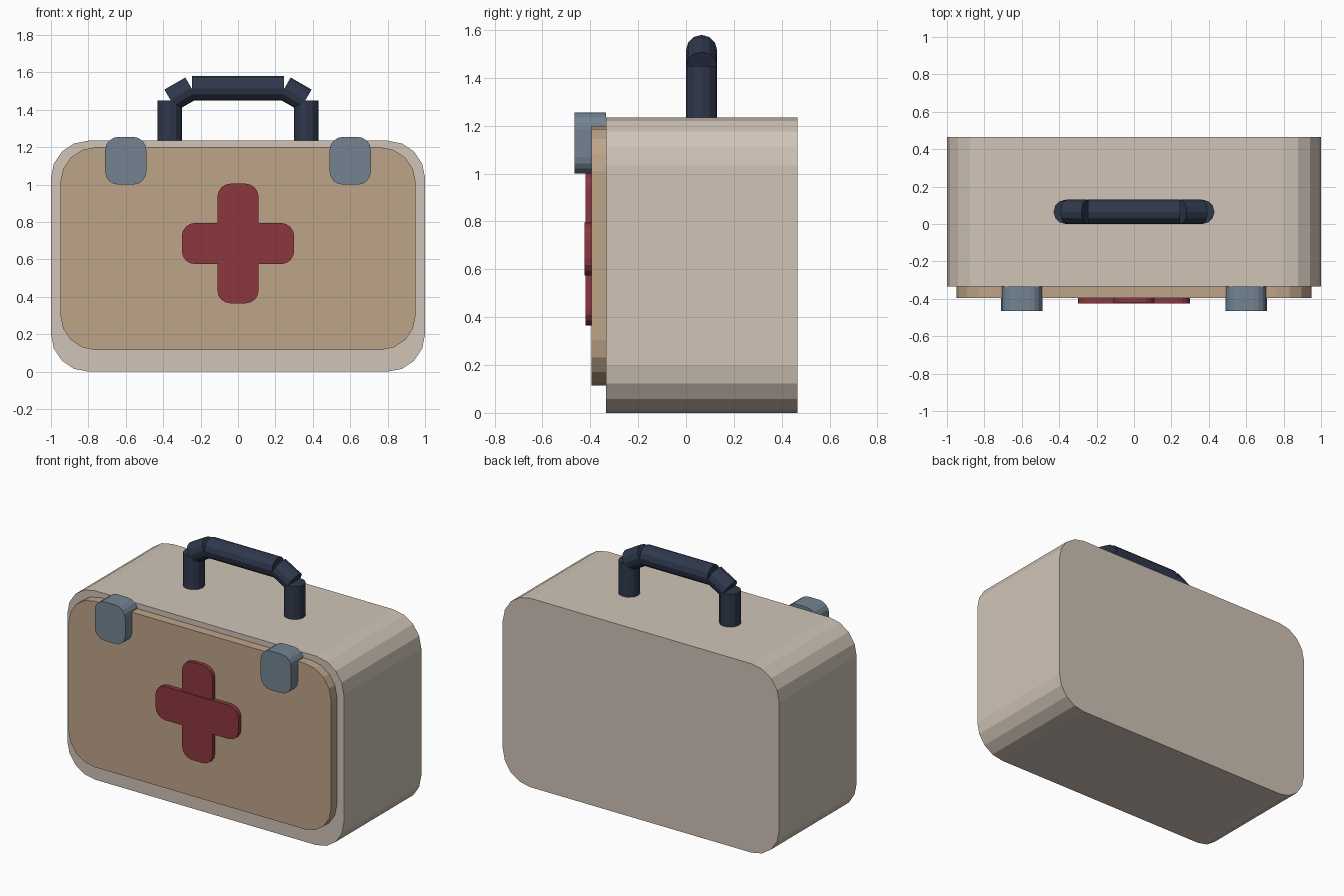
import bpy, bmesh
from math import sin, cos, pi, radians
from mathutils import Matrix

cube = bpy.data.objects.get("Cube")
if cube:
    bpy.data.objects.remove(cube, do_unlink=True)


def material(name, rgb):
    # sRGB bytes to linear
    lin = [((c / 255 + 0.055) / 1.055) ** 2.4 for c in rgb] + [1.0]
    m = bpy.data.materials.new(name)
    m.use_nodes = True
    m.diffuse_color = lin
    m.node_tree.nodes["Principled BSDF"].inputs["Base Color"].default_value = lin
    return m


SHELL = material("warm_grey", (208, 196, 183))
PANEL = material("tan", (190, 164, 137))
RED = material("dark_red", (140, 55, 63))
STEEL = material("blue_grey", (115, 132, 146))
NAVY = material("dark_navy", (47, 56, 76))


def finish(name, bm, mat):
    bmesh.ops.recalc_face_normals(bm, faces=bm.faces)
    mesh = bpy.data.meshes.new(name)
    bm.to_mesh(mesh)
    bm.free()
    mesh.materials.append(mat)
    obj = bpy.data.objects.new(name, mesh)
    bpy.context.collection.objects.link(obj)
    return obj


def rounded_slab(name, mat, x, z, y, radius, segments=4):
    """Rounded rectangle in x and z, extruded along y."""
    corners = ((x[1], z[1], 1, 1), (x[0], z[1], -1, 1),
               (x[0], z[0], -1, -1), (x[1], z[0], 1, -1))
    bm = bmesh.new()
    outline = []
    for i, (cx, cz, sx, sz) in enumerate(corners):
        for k in range(segments + 1):
            a = (i + k / segments) * pi / 2
            outline.append(bm.verts.new((cx + radius * (cos(a) - sx), y[0],
                                         cz + radius * (sin(a) - sz))))
    face = bm.faces.new(outline)
    moved = bmesh.ops.extrude_face_region(bm, geom=[face], use_keep_orig=True)["geom"]
    bmesh.ops.translate(bm, vec=(0, y[1] - y[0], 0),
                        verts=[v for v in moved if isinstance(v, bmesh.types.BMVert)])
    return finish(name, bm, mat)


def rod(name, x, z, length, tilt):
    """Handle rod, tilted from vertical about the y axis."""
    bm = bmesh.new()
    bmesh.ops.create_cone(bm, cap_ends=True, segments=12, radius1=0.065,
                          radius2=0.065, depth=length,
                          matrix=Matrix.Translation((x, 0.065, z))
                          @ Matrix.Rotation(radians(tilt), 4, "Y"))
    return finish(name, bm, NAVY)


# Case and front panel
rounded_slab("case_body", SHELL, (-1, 1), (0, 1.235), (-0.335, 0.465), 0.2)
rounded_slab("front_panel", PANEL, (-0.95, 0.95), (0.115, 1.2), (-0.395, -0.335), 0.19)

# Cross emblem
rounded_slab("cross_upright", RED, (-0.11, 0.11), (0.365, 1.005), (-0.42, -0.395), 0.07)
rounded_slab("cross_bar", RED, (-0.3, 0.3), (0.575, 0.795), (-0.424, -0.395), 0.07)

# Latches and handle sides
for side, s in (("left", 1), ("right", -1)):
    rounded_slab(f"{side}_latch", STEEL, (s * 0.6 - 0.11, s * 0.6 + 0.11),
                 (1.0, 1.255), (-0.465, -0.335), 0.07)
    rod(f"{side}_handle_post", s * 0.365, 1.335, 0.23, 0)
    rod(f"{side}_handle_elbow", s * 0.305, 1.484, 0.129, s * 120)

# Handle grip
rod("handle_grip", 0, 1.515, 0.49, 90)
